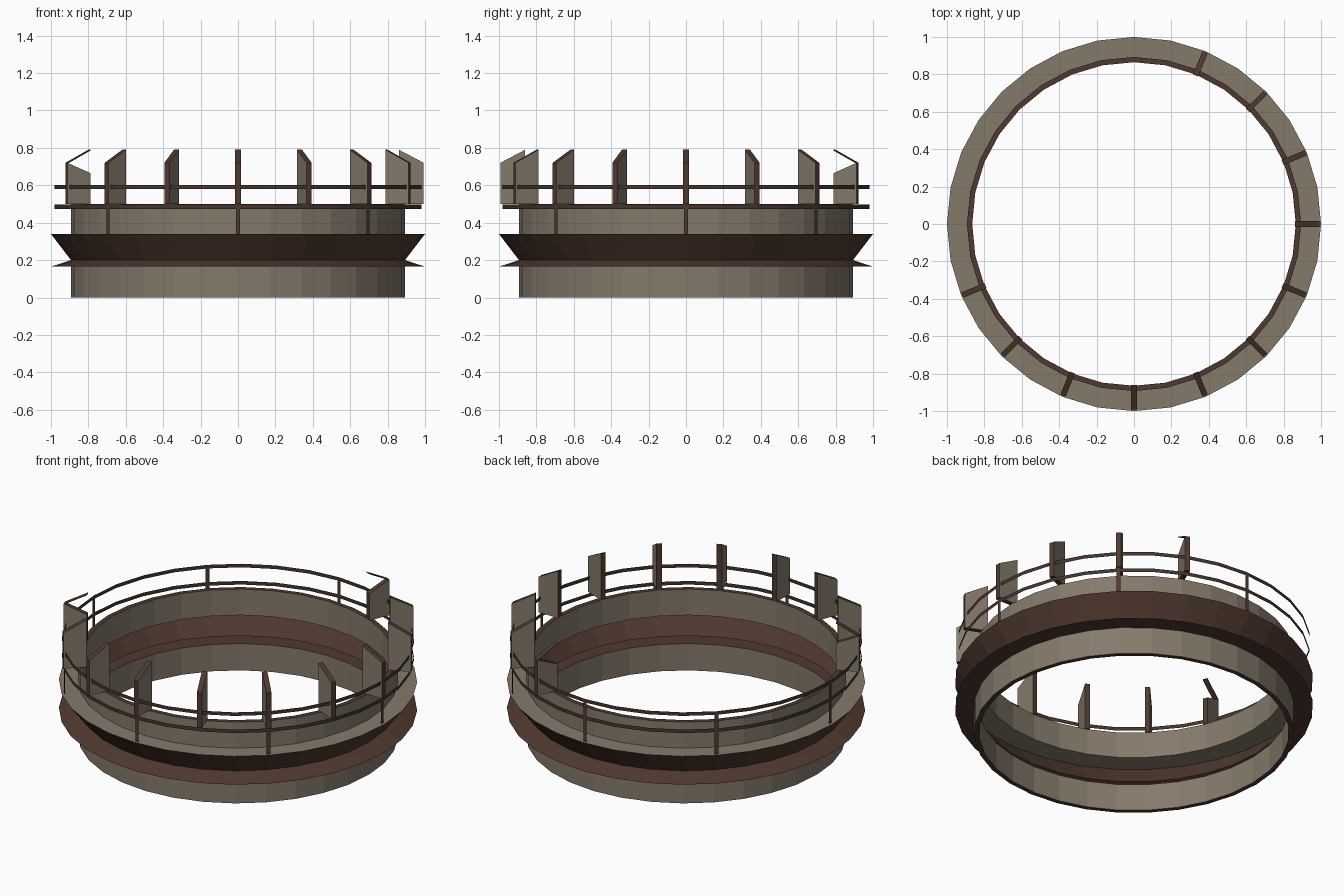
import bpy, bmesh, math

if "Cube" in bpy.data.objects:
    bpy.data.objects.remove(bpy.data.objects["Cube"])

SIDES = 32
OUT, INN, RIM = 0.893, 0.865, 1.0   # wall outer, wall inner, flange edge


def material(name, rgb):
    lin = [((c / 255 + 0.055) / 1.055) ** 2.4 for c in rgb]
    m = bpy.data.materials.new(name)
    m.diffuse_color = (*lin, 1)
    m.use_nodes = True
    m.node_tree.nodes["Principled BSDF"].inputs["Base Color"].default_value = m.diffuse_color
    return m


CONCRETE = material("weathered concrete", (133, 122, 107))
RUST = material("rusty brown", (80, 57, 48))
RAIL = material("dark rail", (68, 52, 42))


def finish(name, bm, mats):
    me = bpy.data.meshes.new(name)
    bm.to_mesh(me)
    bm.free()
    for m in mats:
        me.materials.append(m)
    ob = bpy.data.objects.new(name, me)
    bpy.context.collection.objects.link(ob)
    return ob


def lathe(name, profile, slots, mats, closed=False):
    """Spin an (r, z) profile; slots gives the material of each segment."""
    bm = bmesh.new()
    rings = []
    for i in range(SIDES):
        a = 2 * math.pi * i / SIDES
        rings.append([bm.verts.new((r * math.cos(a), r * math.sin(a), z)) for r, z in profile])
    n = len(profile)
    for i in range(SIDES):
        p, q = rings[i], rings[(i + 1) % SIDES]
        for k in range(n if closed else n - 1):
            j = (k + 1) % n
            f = bm.faces.new((p[k], q[k], q[j], p[j]))
            f.material_index = slots[k]
    return finish(name, bm, mats)


def fin(name, angle, profile):
    """Radial plate: concrete sides, rusty edges."""
    bm = bmesh.new()
    t = 0.015
    a = [bm.verts.new((r, -t, z)) for r, z in profile]
    b = [bm.verts.new((r, t, z)) for r, z in profile]
    bm.faces.new(a)
    bm.faces.new(b[::-1])
    n = len(profile)
    for k in range(n):
        j = (k + 1) % n
        bm.faces.new((a[j], a[k], b[k], b[j])).material_index = 1
    bmesh.ops.recalc_face_normals(bm, faces=bm.faces)
    ob = finish(name, bm, [CONCRETE, RUST])
    ob.rotation_euler.z = math.radians(angle)


both = [CONCRETE, RUST]

# Lower and upper ring walls
lathe("lower_wall", [(OUT, 0), (OUT, 0.165), (INN, 0.165), (INN, 0)], [0, 1, 0, 1], both, True)
lathe("upper_wall", [(OUT, 0.34), (OUT, 0.5), (INN, 0.5), (INN, 0.34)], [0, 1, 0, 0], both, True)

# Hollow flange: lower lip, flared cone and walkway deck
lathe("flange_and_deck",
      [(OUT, 0.165), (RIM, 0.165), (OUT, 0.2), (RIM, 0.34), (OUT, 0.34)],
      [1, 1, 1, 0], both)

# Thin railing bands
for name, z in (("lower_rail", 0.474), ("upper_rail", 0.58)):
    lathe(name, [(0.982, z), (0.982, z + 0.022)], [0], [RAIL])

# Flat railing posts
for i in range(8):
    bm = bmesh.new()
    w = 0.011
    bm.faces.new([bm.verts.new(c) for c in
                  ((0.983, -w, 0.34), (0.983, w, 0.34), (0.983, w, 0.6), (0.983, -w, 0.6))])
    post = finish(f"rail_post_{i}", bm, [RUST])
    post.rotation_euler.z = math.radians(45 * i)

# Radial fins around part of the ring; the two end fins are broken below their caps
for i in range(11):
    angle = 67.5 - 22.5 * i
    if i in (0, 10):
        fin(f"broken_fin_{i}", angle, [(0.86, 0.5), (0.993, 0.5), (0.993, 0.72), (0.86, 0.665)])
        fin(f"fin_cap_{i}", angle, [(0.86, 0.785), (0.993, 0.715), (0.993, 0.72), (0.86, 0.79)])
    else:
        fin(f"fin_{i}", angle, [(0.86, 0.5), (0.993, 0.5), (0.993, 0.72), (0.86, 0.79)])
